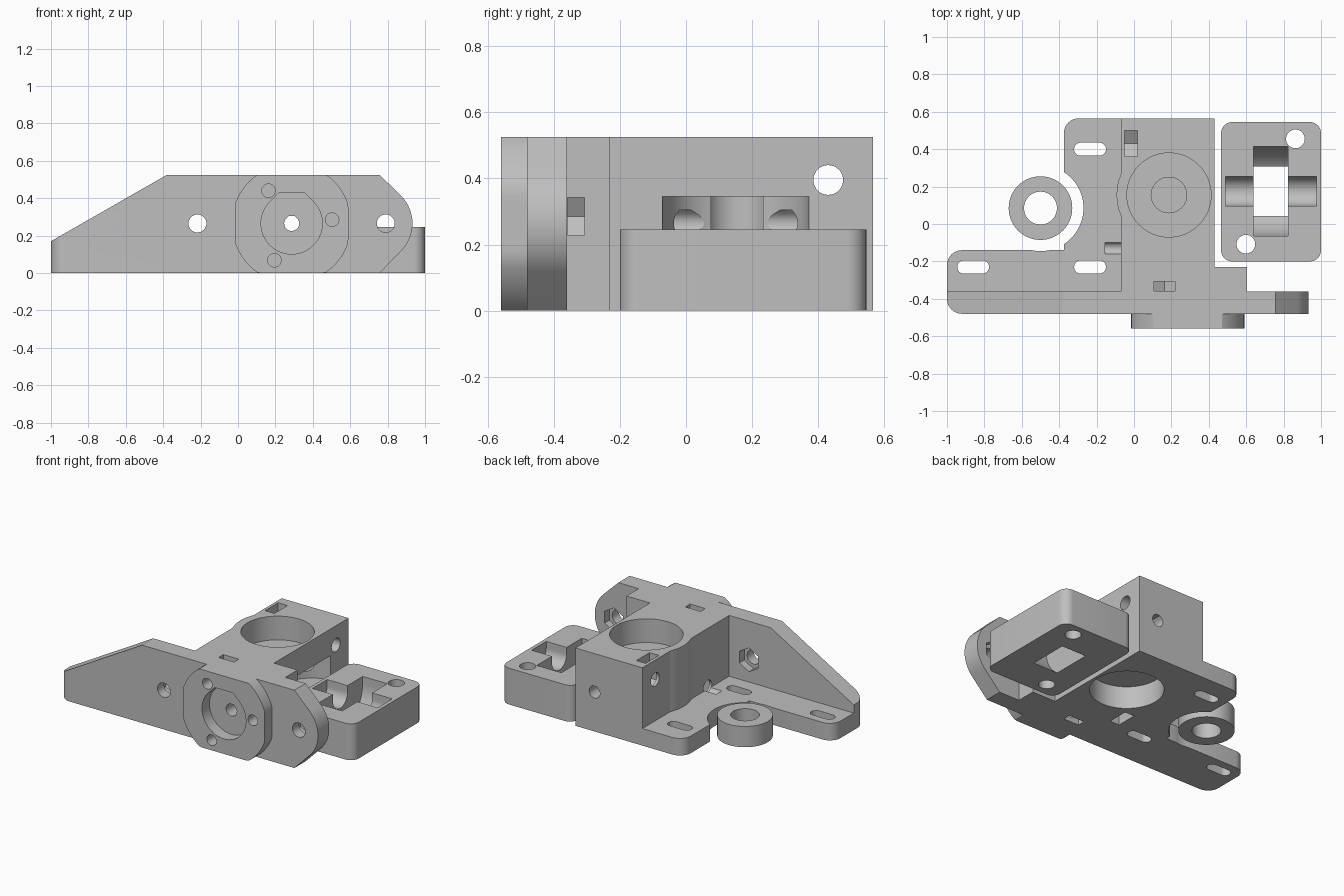
import bpy, bmesh
from math import sin, cos, tan, radians, sqrt

if "Cube" in bpy.data.objects:
    bpy.data.objects.remove(bpy.data.objects["Cube"], do_unlink=True)

GREY = (0.52, 0.52, 0.52, 1)
mat = bpy.data.materials.new("grey plastic")
mat.use_nodes = True
mat.diffuse_color = GREY
mat.node_tree.nodes["Principled BSDF"].inputs["Base Color"].default_value = GREY

TOP = 0.525          # height of the main block
MID = 0.265          # height of the filament axis
BOLT = (0.187, 0.155)  # vertical drive axis


def arc(cx, cy, r, a0, a1, n=10):
    angles = [radians(a0 + (a1 - a0) * i / n) for i in range(n + 1)]
    return [(cx + r * cos(a), cy + r * sin(a)) for a in angles]


def circle(cx, cy, r, n=48):
    return arc(cx, cy, r, 0, 360, n)[:-1]


def teardrop(cx, cy, r):
    """Circle with a flat, tangent roof."""
    t = r * tan(radians(22.5))
    return arc(cx, cy, r, 135, 405, 36) + [(cx + t, cy + r), (cx - t, cy + r)]


def box(x0, y0, x1, y1):
    return [(x0, y0), (x1, y0), (x1, y1), (x0, y1)]


def rounded(x0, y0, x1, y1, r):
    return (arc(x1 - r, y1 - r, r, 0, 90) + arc(x0 + r, y1 - r, r, 90, 180)
            + arc(x0 + r, y0 + r, r, 180, 270) + arc(x1 - r, y0 + r, r, 270, 360))


def trough(cx, cy, r):
    """Half round channel, open upwards."""
    return arc(cx, cy, r, 180, 360, 36) + [(cx + r, 1), (cx - r, 1)]


def nut_slot(cx, cy, half, turn):
    """Pointed nut trap, open along its turned upward direction."""
    p = half / sqrt(3)
    pts = [(-half, 0.4), (-half, -p), (0, -2 * p), (half, -p), (half, 0.4)]
    c, s = cos(radians(turn)), sin(radians(turn))
    return [(cx + x * c - y * s, cy + x * s + y * c) for x, y in pts]


def prism(name, pts, axis, lo, hi):
    place = {"x": lambda u, v, w: (w, u, v),
             "y": lambda u, v, w: (u, w, v),
             "z": lambda u, v, w: (u, v, w)}[axis]
    bm = bmesh.new()
    ends = [[bm.verts.new(place(u, v, w)) for u, v in pts] for w in (lo, hi)]
    n = len(pts)
    for ring in ends:
        bm.faces.new(ring)
    for i in range(n):
        j = (i + 1) % n
        bm.faces.new((ends[0][i], ends[0][j], ends[1][j], ends[1][i]))
    bmesh.ops.recalc_face_normals(bm, faces=bm.faces)
    mesh = bpy.data.meshes.new(name)
    bm.to_mesh(mesh)
    bm.free()
    mesh.materials.append(mat)
    ob = bpy.data.objects.new(name, mesh)
    bpy.context.collection.objects.link(ob)
    return ob


def combine(ob, operation, *shape):
    tool = prism("tool", *shape)
    mod = ob.modifiers.new("boolean", "BOOLEAN")
    mod.operation, mod.solver, mod.object = operation, "EXACT", tool
    bpy.context.view_layer.objects.active = ob
    bpy.ops.object.modifier_apply(modifier=mod.name)
    bpy.data.objects.remove(tool, do_unlink=True)


def add(ob, *shape):
    combine(ob, "UNION", *shape)


def cut(ob, *shape):
    combine(ob, "DIFFERENCE", *shape)


def finish(ob):
    bpy.ops.object.select_all(action="DESELECT")
    ob.select_set(True)
    bpy.context.view_layer.objects.active = ob
    bpy.ops.object.shade_smooth_by_angle(angle=radians(25))


# Main body: block with its wider front end
body = prism("extruder_body", [(-0.07, -0.48), (0.605, -0.48), (0.605, -0.23), (0.43, -0.23),
                               (0.43, 0.565), (-0.07, 0.565)], "z", 0, TOP)
# bulge around the drive bore
add(body, circle(*BOLT, 0.28, 64)[16:49], "z", 0, TOP)
# mounting plate
add(body, [(-1, -0.48), (0.1, -0.48), (0.1, 0.565)] + arc(-0.295, 0.485, 0.08, 90, 180)
    + [(-0.375, -0.14)] + arc(-0.92, -0.22, 0.08, 90, 180), "z", 0, 0.115)
# sloping fin
add(body, [(-1, 0), (0.1, 0), (0.1, TOP), (-0.38, TOP), (-1, 0.17)], "y", -0.48, -0.36)
# rounded motor wing
add(body, [(0.5, 0), (0.757, 0)] + arc(0.723, MID, 0.21, -45, 45, 16)
    + [(0.757, TOP), (0.5, TOP)], "y", -0.48, -0.36)
# front mounting disc, clipped on four sides
disc = [(0.287 + max(-0.303, min(0.303, x)), max(0, min(TOP, MID + z)))
        for x, z in circle(0, 0, 0.32, 72)]
disc = [p for i, p in enumerate(disc) if p != disc[i - 1]]
add(body, disc, "y", -0.56, -0.44)

# rounded outer corner of fin and plate
cut(body, [(-1.1, -0.4)] + arc(-0.92, -0.4, 0.08, 180, 270)
    + [(-0.92, -0.6), (-1.1, -0.6)], "z", -0.1, 0.6)
# clearance for the loose ring
cut(body, circle(-0.5, 0.085, 0.23, 64), "z", -0.1, 0.6)
# mounting slots
for x, y in ((-0.235, 0.4), (-0.235, -0.23), (-0.86, -0.23)):
    cut(body, rounded(x - 0.085, y - 0.035, x + 0.085, y + 0.035, 0.0345), "z", -0.1, 0.3)

# bearing seats above and below, drive bolt hole, idler window
cut(body, circle(*BOLT, 0.225, 64), "z", 0.365, 0.7)
cut(body, circle(*BOLT, 0.225, 64), "z", -0.1, 0.15)
cut(body, circle(*BOLT, 0.095), "z", 0.175, 0.4)
cut(body, circle(0.447, 0.15, 0.222, 64), "z", 0.18, 0.345)

# front recess and filament path
cut(body, teardrop(0.287, MID, 0.164), "y", -0.7, -0.48)
cut(body, teardrop(0.287, MID, 0.04), "y", -0.7, 0.7)

# three front screws, each with a nut trap to the nearest side
for x, z, turn in ((0.163, 0.44, 0), (0.503, 0.285, -90), (0.195, 0.068, 180)):
    cut(body, circle(x, z, 0.036, 32), "y", -0.7, -0.26)
    cut(body, nut_slot(x, z, 0.057, turn), "y", -0.358, -0.307)

# idler bolts across the block with their nut traps
for y, z, turn in ((0.43, 0.395, 0), (-0.13, 0.13, 180)):
    cut(body, circle(y, z, 0.045, 32), "x", -0.07, 0.55)
    cut(body, circle(y, z, 0.034, 32), "x", -0.155, -0.03)
    cut(body, nut_slot(y, z, 0.07, turn), "x", -0.05, 0.02)

# motor screws with hexagonal pockets at the back
for x in (-0.217, 0.79):
    cut(body, circle(x, MID, 0.048, 32), "y", -0.7, -0.3)
    cut(body, arc(x, MID, 0.08, 30, 330, 5), "y", -0.41, -0.34)
finish(body)

# Idler: rounded block with pulley opening, axle trough and bolt holes
idler = prism("idler_block", rounded(0.465, -0.2, 1, 0.545, 0.06), "z", 0, 0.245)
cut(idler, trough(0.175, 0.2, 0.24), "x", 0.64, 0.823)
cut(idler, trough(0.175, 0.2, 0.078), "x", 0.488, 0.975)
for x, y in ((0.863, 0.455), (0.598, -0.108)):
    cut(idler, circle(x, y, 0.05, 32), "z", -0.1, 0.4)
finish(idler)

# Loose spacer ring
ring = prism("spacer_ring", circle(-0.5, 0.085, 0.17, 64), "z", 0, 0.14)
cut(ring, circle(-0.5, 0.085, 0.088), "z", -0.1, 0.3)
finish(ring)
